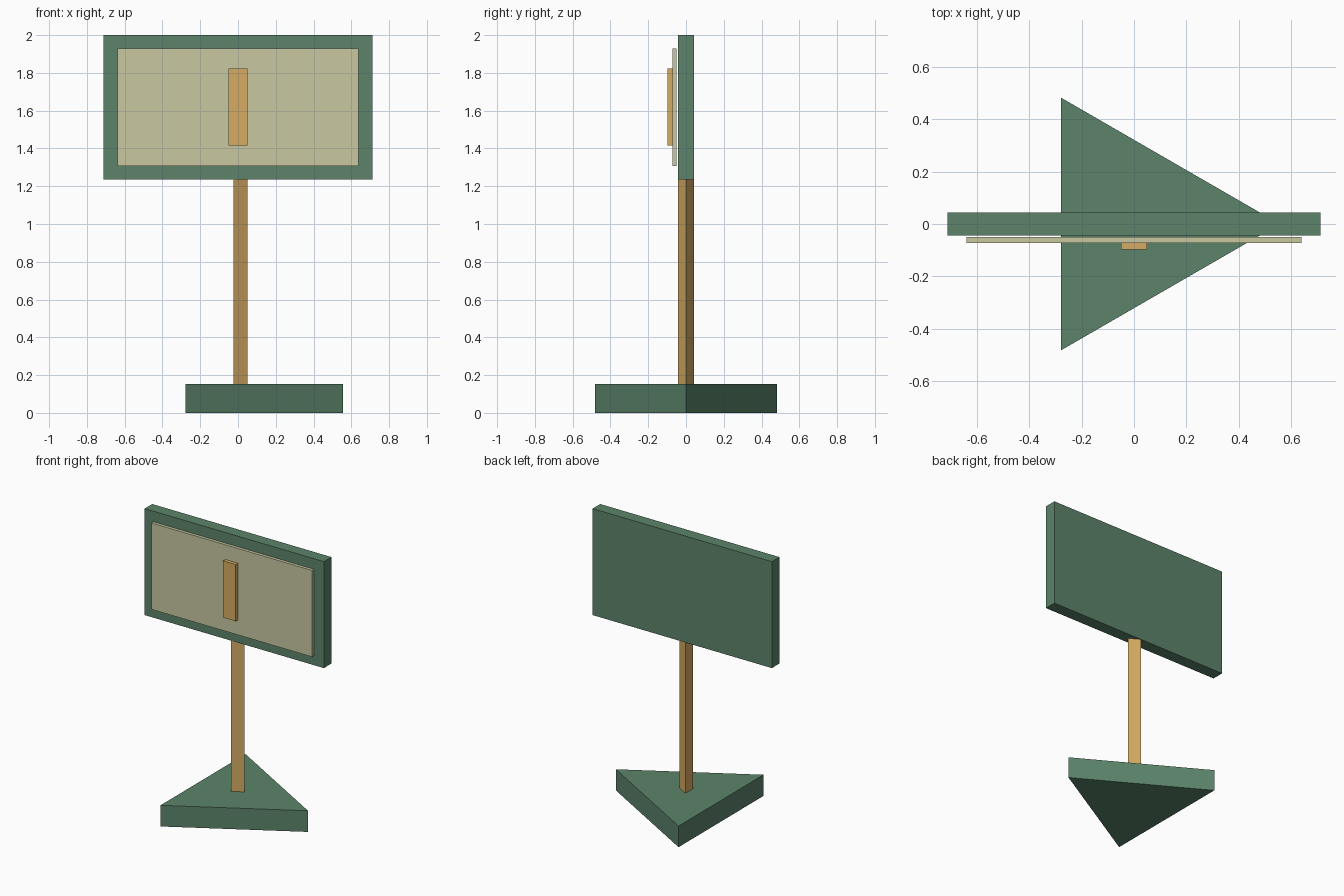
import bpy
import math

if "Cube" in bpy.data.objects:
    bpy.data.objects.remove(bpy.data.objects["Cube"], do_unlink=True)


def material(name, rgb):
    mat = bpy.data.materials.new(name)
    mat.use_nodes = True
    colour = (*rgb, 1.0)
    mat.diffuse_color = colour
    mat.node_tree.nodes["Principled BSDF"].inputs["Base Color"].default_value = colour
    return mat


green = material("muted green", (0.107, 0.231, 0.147))
cream = material("pale khaki", (0.58, 0.58, 0.36))
wood = material("light wood", (0.67, 0.41, 0.125))


def finish(name, mat):
    obj = bpy.context.object
    obj.name = name
    obj.data.materials.append(mat)
    return obj


def prism(name, radius, bottom, top, mat):
    """Three-sided prism with one corner pointing along +x."""
    bpy.ops.mesh.primitive_cylinder_add(
        vertices=3, radius=radius, depth=top - bottom,
        location=(0, 0, (bottom + top) / 2), rotation=(0, 0, -math.pi / 2))
    bpy.ops.object.transform_apply(location=False, rotation=True, scale=False)
    return finish(name, mat)


def box(name, width, y_range, z_range, mat):
    """Box centred on x = 0 spanning the given y and z ranges."""
    (y0, y1), (z0, z1) = y_range, z_range
    bpy.ops.mesh.primitive_cube_add(size=1, location=(0, (y0 + y1) / 2, (z0 + z1) / 2))
    bpy.context.object.scale = (width, y1 - y0, z1 - z0)
    bpy.ops.object.transform_apply(location=False, rotation=False, scale=True)
    return finish(name, mat)


# Stand
prism("base", 0.557, 0, 0.152, green)
prism("post", 0.05, 0.152, 1.235, wood)

# Sign board with raised panel and marker
box("board", 1.425, (-0.043, 0.043), (1.235, 2.0), green)
box("panel", 1.278, (-0.072, -0.05), (1.307, 1.928), cream)
box("marker_bar", 0.1, (-0.097, -0.072), (1.415, 1.823), wood)
